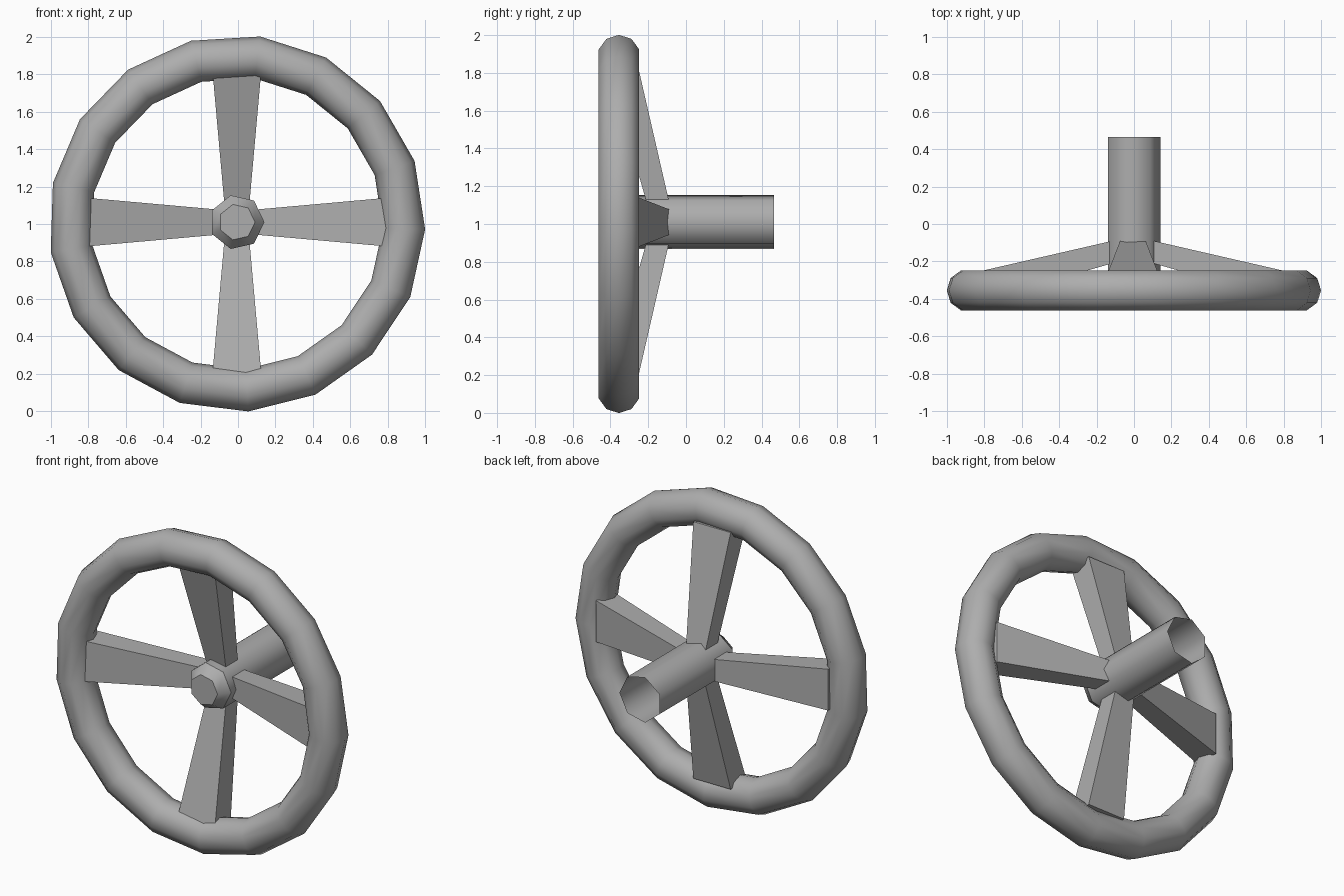
import bpy, bmesh
from math import sin, cos, pi, radians

if "Cube" in bpy.data.objects:
    bpy.data.objects.remove(bpy.data.objects["Cube"])

CX, CZ = -0.006, 1.003      # wheel axis
HZ = 1.01                   # hub height

# Dark grey metal for every part
metal = bpy.data.materials.new("dark_grey")
metal.diffuse_color = (0.42, 0.42, 0.42, 1)
metal.use_nodes = True
metal.node_tree.nodes["Principled BSDF"].inputs["Base Color"].default_value = metal.diffuse_color


def finish(bm, name, smooth_test=None):
    bmesh.ops.recalc_face_normals(bm, faces=bm.faces)
    for f in bm.faces:
        f.smooth = bool(smooth_test and smooth_test(f))
    me = bpy.data.meshes.new(name)
    bm.to_mesh(me)
    bm.free()
    me.materials.append(metal)
    ob = bpy.data.objects.new(name, me)
    bpy.context.collection.objects.link(ob)
    return ob


# Wheel rim: low-poly torus, 17 segments with a 10-sided section
def make_rim(major=0.893, minor=0.113, n=17, m=10, phase=radians(-1.8)):
    bm = bmesh.new()
    rings = []
    for i in range(n):
        a = phase + 2 * pi * i / n
        ring = []
        for j in range(m):
            b = 2 * pi * j / m
            r = major + minor * cos(b)
            ring.append(bm.verts.new((CX + r * cos(a), -0.355 + minor * sin(b), CZ + r * sin(a))))
        rings.append(ring)
    for i in range(n):
        p, q = rings[i], rings[(i + 1) % n]
        for j in range(m):
            k = (j + 1) % m
            bm.faces.new((p[j], q[j], q[k], p[k]))
    finish(bm, "wheel_rim", lambda f: True)


# Hub and shaft: seven-sided tube, chamfered closed front, open back
def make_hub(n=7):
    bm = bmesh.new()
    rings = []
    for r, y in ((0.097, -0.335), (0.147, -0.27), (0.147, 0.466)):
        rings.append([bm.verts.new((CX + r * cos(2 * pi * i / n), y, HZ + r * sin(2 * pi * i / n)))
                      for i in range(n)])
    bm.faces.new(rings[0])
    for p, q in zip(rings, rings[1:]):
        for i in range(n):
            k = (i + 1) % n
            bm.faces.new((p[i], p[k], q[k], q[i]))
    # keep the chamfer rims crisp
    for ring in rings[:2]:
        for i in range(n):
            bm.edges.get((ring[i], ring[(i + 1) % n])).smooth = False
    finish(bm, "hub_shaft", lambda f: len(f.verts) == 4)


# Spokes: tapered bars leaning forward from hub to rim
def make_spoke(name, angle):
    bm = bmesh.new()
    c, s = cos(angle), sin(angle)
    ends = []
    for r, w, front, back in ((0.11, 0.068, -0.21, -0.09), (0.815, 0.131, -0.412, -0.252)):
        ends.append([bm.verts.new((CX + r * c - t * s, y, HZ + r * s + t * c))
                     for t, y in ((-w, front), (w, front), (w, back), (-w, back))])
    a, b = ends
    bm.faces.new(a)
    bm.faces.new(b)
    for i in range(4):
        k = (i + 1) % 4
        bm.faces.new((a[i], a[k], b[k], b[i]))
    finish(bm, name)


make_rim()
make_hub()
for i, side in enumerate(("right", "top", "left", "bottom")):
    make_spoke("spoke_" + side, i * pi / 2)
